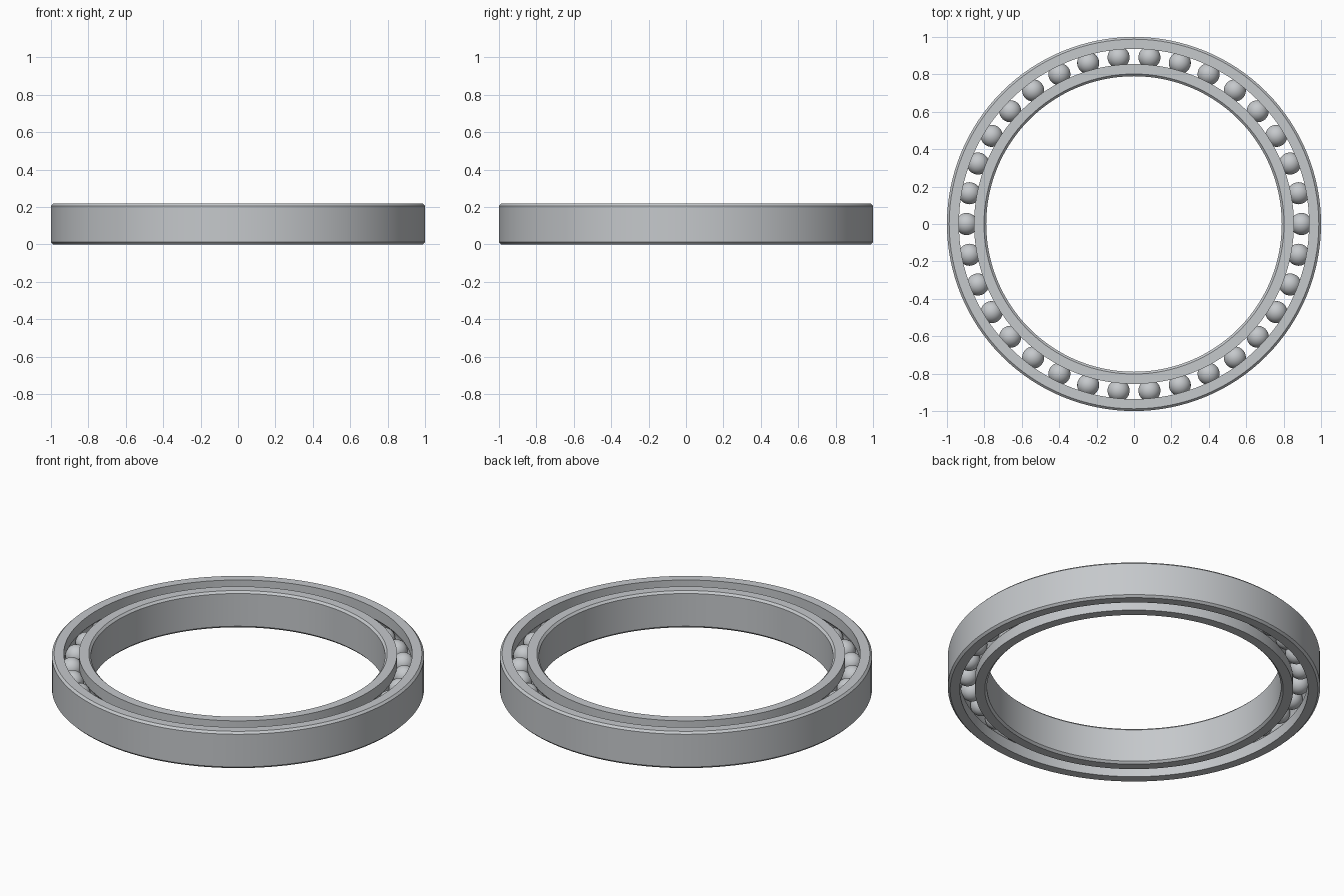
import bpy, bmesh, math

cube = bpy.data.objects.get("Cube")
if cube:
    bpy.data.objects.remove(cube, do_unlink=True)

HEIGHT = 0.218
MID = HEIGHT / 2
PITCH = 0.895        # radius of the ball circle
BALL_R = 0.059
GROOVE_R = 0.06
CHAMFER = 0.012
BALLS = 34
SEGMENTS = 128


def material(name, colour):
    mat = bpy.data.materials.new(name)
    mat.use_nodes = True
    mat.diffuse_color = colour
    mat.node_tree.nodes["Principled BSDF"].inputs["Base Color"].default_value = colour
    return mat


def finish(bm, name, mat):
    mesh = bpy.data.meshes.new(name)
    bmesh.ops.recalc_face_normals(bm, faces=bm.faces)
    bm.to_mesh(mesh)
    bm.free()
    obj = bpy.data.objects.new(name, mesh)
    bpy.context.collection.objects.link(obj)
    mesh.materials.append(mat)
    bpy.ops.object.select_all(action='DESELECT')
    obj.select_set(True)
    bpy.context.view_layer.objects.active = obj
    bpy.ops.object.shade_smooth_by_angle(angle=math.radians(25))
    return obj


def race(name, plain, grooved, mat):
    """Ring with a chamfered plain wall and a ball groove in the other wall."""
    side = 1 if plain > grooved else -1
    profile = [(grooved, 0), (plain - side * CHAMFER, 0), (plain, CHAMFER),
               (plain, HEIGHT - CHAMFER), (plain - side * CHAMFER, HEIGHT), (grooved, HEIGHT)]
    # Groove arc, running from its upper lip to its lower lip
    half = math.acos(abs(grooved - PITCH) / GROOVE_R)
    steps = 12
    for i in range(steps + 1):
        a = half * (1 - 2 * i / steps)
        profile.append((PITCH + side * GROOVE_R * math.cos(a), MID + GROOVE_R * math.sin(a)))

    bm = bmesh.new()
    loops = []
    for s in range(SEGMENTS):
        t = math.tau * s / SEGMENTS
        loops.append([bm.verts.new((r * math.cos(t), r * math.sin(t), z)) for r, z in profile])
    count = len(profile)
    for s, here in enumerate(loops):
        after = loops[(s + 1) % SEGMENTS]
        for i in range(count):
            j = (i + 1) % count
            bm.faces.new((here[i], after[i], after[j], here[j]))
    return finish(bm, name, mat)


steel = material("brushed steel", (0.56, 0.58, 0.60, 1))

# Outer and inner races
race("outer_race", 1.0, 0.936, steel)
race("inner_race", 0.79, 0.855, steel)

# Balls, sharing one mesh
bm = bmesh.new()
bmesh.ops.create_uvsphere(bm, u_segments=32, v_segments=20, radius=BALL_R)
first = finish(bm, "ball", steel)
for i in range(BALLS):
    ball = first if i == 0 else first.copy()
    if i:
        bpy.context.collection.objects.link(ball)
    t = math.tau * i / BALLS
    ball.location = (PITCH * math.cos(t), PITCH * math.sin(t), MID)
    ball.rotation_euler.z = t
